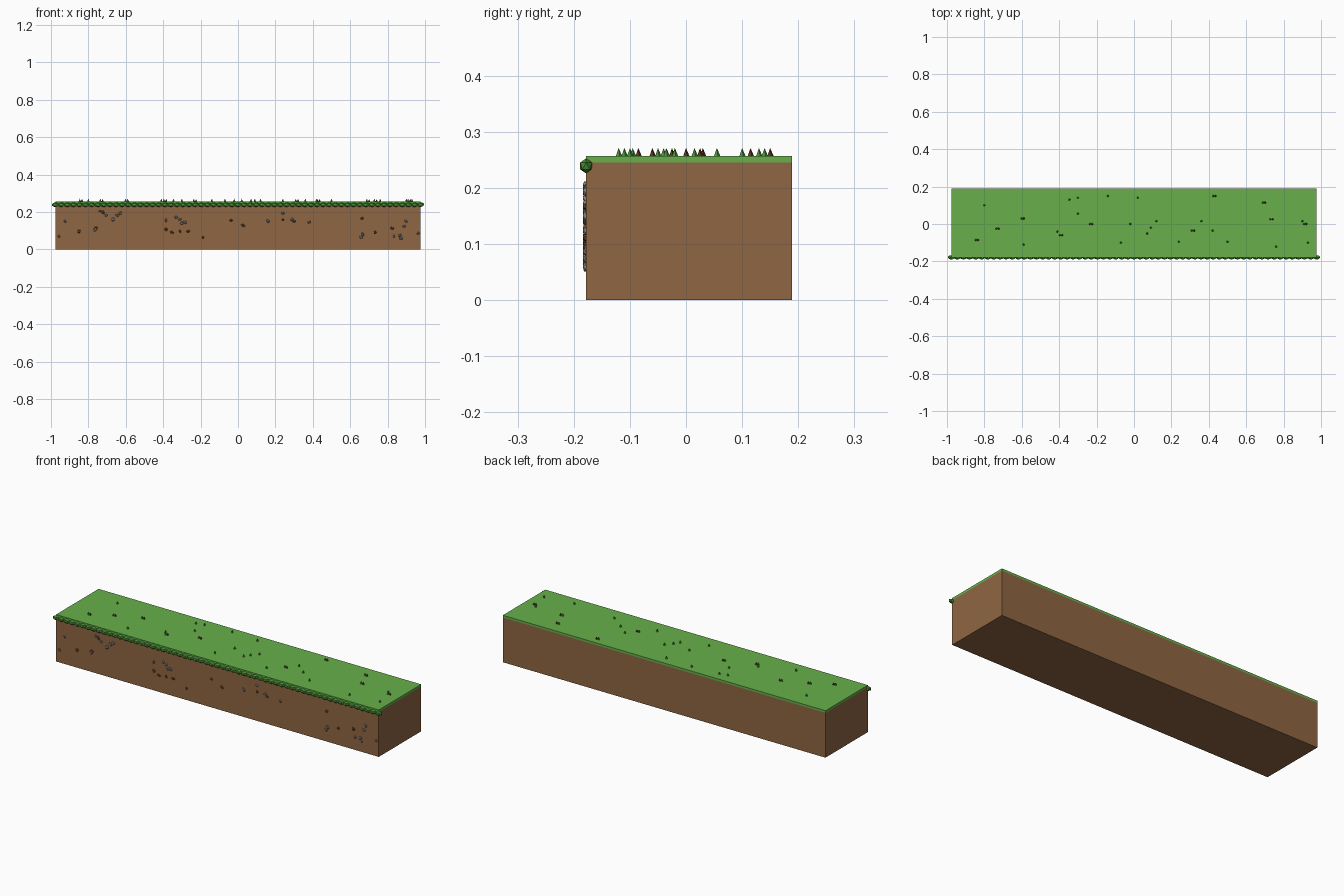
import bpy, bmesh, random
from mathutils import Matrix, Vector

if "Cube" in bpy.data.objects:
    bpy.data.objects.remove(bpy.data.objects["Cube"])

random.seed(4)


def material(name, r, g, b):
    lin = [((c / 255 + 0.055) / 1.055) ** 2.4 for c in (r, g, b)]
    m = bpy.data.materials.new(name)
    m.diffuse_color = (*lin, 1)
    m.use_nodes = True
    m.node_tree.nodes["Principled BSDF"].inputs["Base Color"].default_value = m.diffuse_color
    return m


soil = material("soil brown", 143, 102, 66)
grass = material("grass green", 104, 176, 76)
leaf = material("leaf green", 72, 142, 52)
stone = material("stone grey", 125, 125, 128)
clod = material("clod brown", 112, 72, 42)
stalk = material("stalk brown", 95, 50, 30)


def finish(name, bm, mat):
    me = bpy.data.meshes.new(name)
    bm.to_mesh(me)
    bm.free()
    me.materials.append(mat)
    ob = bpy.data.objects.new(name, me)
    bpy.context.collection.objects.link(ob)


def box(name, lo, hi, mat):
    lo, hi = Vector(lo), Vector(hi)
    bm = bmesh.new()
    bmesh.ops.create_cube(bm, size=1, matrix=Matrix.Translation((lo + hi) / 2)
                          @ Matrix.Diagonal((*(hi - lo), 1)))
    finish(name, bm, mat)


def lumps(name, items, mat):
    """Low-poly lumps from (centre, radii, turn) entries."""
    bm = bmesh.new()
    for centre, radii, turn in items:
        bmesh.ops.create_icosphere(bm, subdivisions=1, radius=1,
                                   matrix=Matrix.Translation(centre) @ Matrix.Rotation(turn, 4, 'Y')
                                   @ Matrix.Diagonal((*radii, 1)))
    finish(name, bm, mat)


def blades(name, spots, radius, height, mat):
    bm = bmesh.new()
    for x, y in spots:
        bmesh.ops.create_cone(bm, cap_ends=True, segments=5, radius1=radius, radius2=0, depth=height,
                              matrix=Matrix.Translation((x, y, 0.257 + height / 2)))
    finish(name, bm, mat)


# Soil block and turf slab
box("soil_block", (-0.977, -0.178, 0), (0.977, 0.189, 0.245), soil)
box("turf_slab", (-0.977, -0.178, 0.245), (0.977, 0.189, 0.257), grass)

# Leafy trim along the front top edge
n = 60
lumps("leafy_trim", [((-0.977 + 1.954 * i / n, -0.178, 0.239), (0.021, 0.0125, 0.0135), 0)
                     for i in range(n + 1)], leaf)

# Stones and clods set into the front face (x, z)
stones = [(-.957, .07), (-.925, .15), (-.765, .105), (-.705, .182), (-.738, .205), (-.668, .16),
          (-.647, .182), (-.63, .193), (-.385, .155), (-.33, .171), (-.31, .16), (-.283, .144),
          (-.3, .14), (.16, .15), (.24, .193), (.289, .16), (.38, .145), (.658, .064), (.668, .08),
          (.888, .123), (.872, .059), (.866, .075), (.834, .07), (.898, .15), (.963, .086)]
clods = [(-.85, .096), (-.76, .113), (-.722, .198), (-.385, .107), (-.353, .091), (-.31, .096),
         (-.267, .096), (-.187, .064), (-.037, .155), (.027, .128), (.24, .16), (.3, .15),
         (.663, .166), (.733, .091), (.824, .113)]
for name, spots, mat in (("stones", stones, stone), ("clods", clods, clod)):
    lumps(name, [((x, -0.178, z), (random.uniform(.008, .012), .007, random.uniform(.006, .01)),
                  random.uniform(0, 3)) for x, z in spots], mat)

# Grass blades on top, some paired with a small brown stalk
singles = [(-.8, .1), (-.59, -.11), (-.41, -.04), (-.345, .13), (-.3, .14), (-.3, .055), (-.14, .15),
           (-.07, -.1), (-.02, 0), (.02, .14), (.07, -.05), (.09, -.02), (.12, .015), (.24, -.095),
           (.36, .015), (.42, -.035), (.5, -.095), (.76, -.12), (.9, .015), (.93, -.1)]
pairs = [(-.84, -.085), (-.73, -.025), (-.595, .03), (-.39, -.06), (-.23, 0), (.315, -.035),
         (.43, .15), (.695, .115), (.735, .025), (.915, 0)]
blades("grass_blades", singles + [(x - .006, y) for x, y in pairs], .006, .014, leaf)
blades("brown_stalks", [(x + .006, y) for x, y in pairs], .006, .012, stalk)
